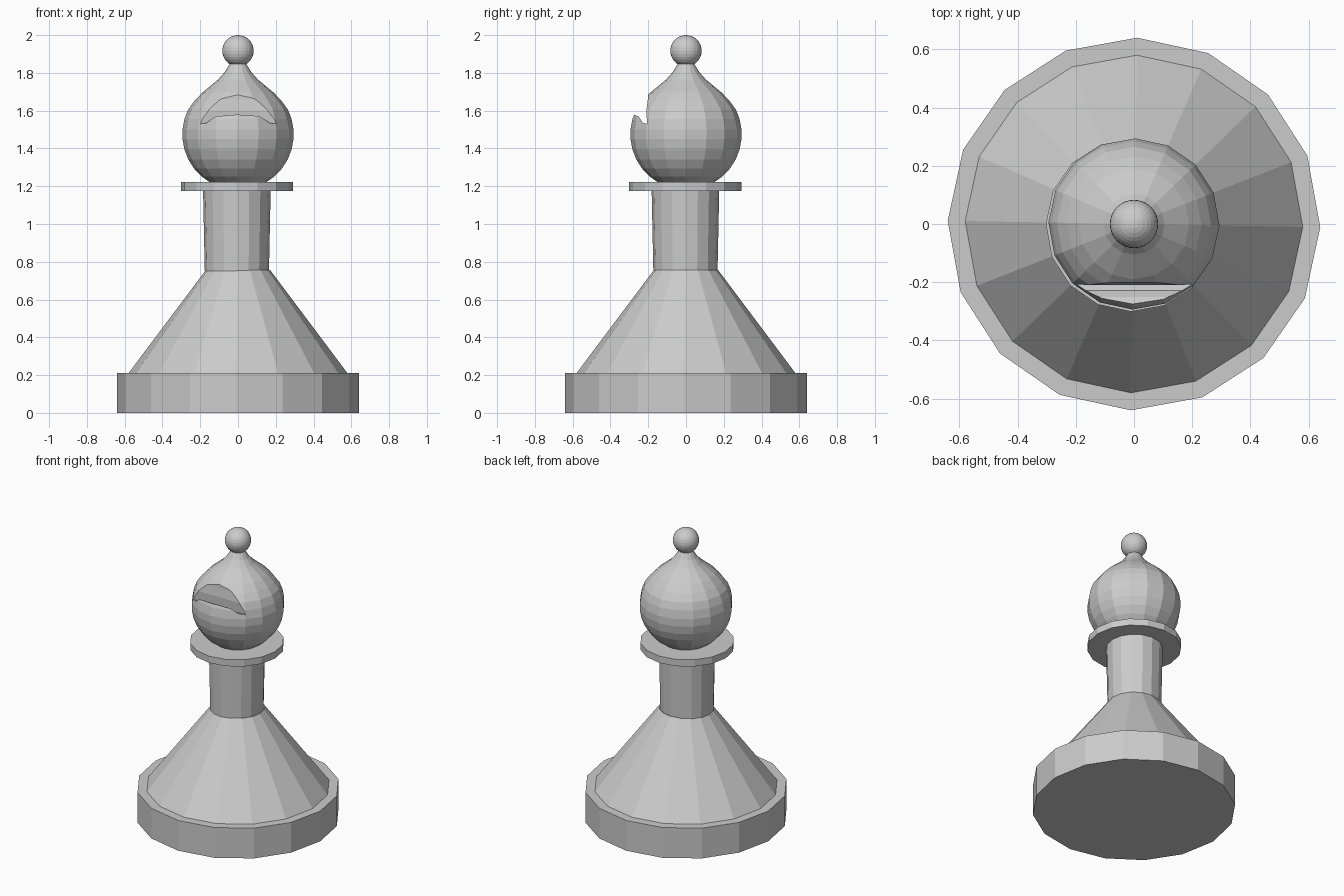
import bpy, bmesh, math

if "Cube" in bpy.data.objects:
    bpy.data.objects.remove(bpy.data.objects["Cube"])

SIDES = 16
TWIST = math.radians(-1)


def finish(name, bm):
    bmesh.ops.recalc_face_normals(bm, faces=bm.faces)
    mesh = bpy.data.meshes.new(name)
    bm.to_mesh(mesh)
    bm.free()
    obj = bpy.data.objects.new(name, mesh)
    bpy.context.collection.objects.link(obj)
    return obj


def turned(name, profile, cx=0.0, cy=0.0):
    """Closed 16-sided lathe of a (radius, z) profile, flat capped."""
    bm = bmesh.new()
    rings = []
    for r, z in profile:
        angles = [TWIST + 2 * math.pi * i / SIDES for i in range(SIDES)]
        rings.append([bm.verts.new((cx + r * math.cos(a), cy + r * math.sin(a), z)) for a in angles])
    for low, high in zip(rings, rings[1:]):
        for i in range(SIDES):
            j = (i + 1) % SIDES
            bm.faces.new((low[i], low[j], high[j], high[i]))
    bm.faces.new(rings[0])
    bm.faces.new(rings[-1])
    return finish(name, bm)


# Foot, skirt, neck and collar
turned("base", [(0.64, 0), (0.64, 0.21)])
turned("skirt", [(0.58, 0.21), (0.17, 0.757)])
turned("neck", [(0.17, 0.75), (0.179, 1.18)], -0.006, -0.003)
turned("collar", [(0.297, 1.175), (0.297, 1.222)], -0.006, -0.004)

# Head: sphere arc running into a drawn-out tip
arc = [(0.295 * math.cos(math.radians(a)), 1.475 + 0.295 * math.sin(math.radians(a)))
       for a in (-60, -49, -38, -27, -16, -5, 5, 16)]
tip = [(0.265, 1.605), (0.232, 1.65), (0.19, 1.695), (0.105, 1.765), (0.07, 1.805), (0.036, 1.86)]
head = turned("head", arc + tip)

# Slit wedge, a side profile (y, z) swept along x
wedge = [(-0.198, 1.72), (-0.202, 1.66), (-0.21, 1.60), (-0.206, 1.53),
         (-0.228, 1.535), (-0.25, 1.568), (-0.285, 1.584), (-0.40, 1.61), (-0.40, 1.72)]
bm = bmesh.new()
ends = [[bm.verts.new((x, y, z)) for y, z in wedge] for x in (-0.4, 0.4)]
for i in range(len(wedge)):
    j = (i + 1) % len(wedge)
    bm.faces.new((ends[0][i], ends[0][j], ends[1][j], ends[1][i]))
bm.faces.new(ends[0])
bm.faces.new(ends[1])
cutter = finish("slit_cutter", bm)
cutter.hide_render = True
cutter.hide_set(True)
cut = head.modifiers.new("slit", 'BOOLEAN')
cut.operation = 'DIFFERENCE'
cut.solver = 'EXACT'
cut.object = cutter

# Finial ball
bm = bmesh.new()
bmesh.ops.create_uvsphere(bm, u_segments=32, v_segments=16, radius=0.083)
bmesh.ops.translate(bm, verts=bm.verts, vec=(0, 0, 1.917))
finish("finial", bm)
